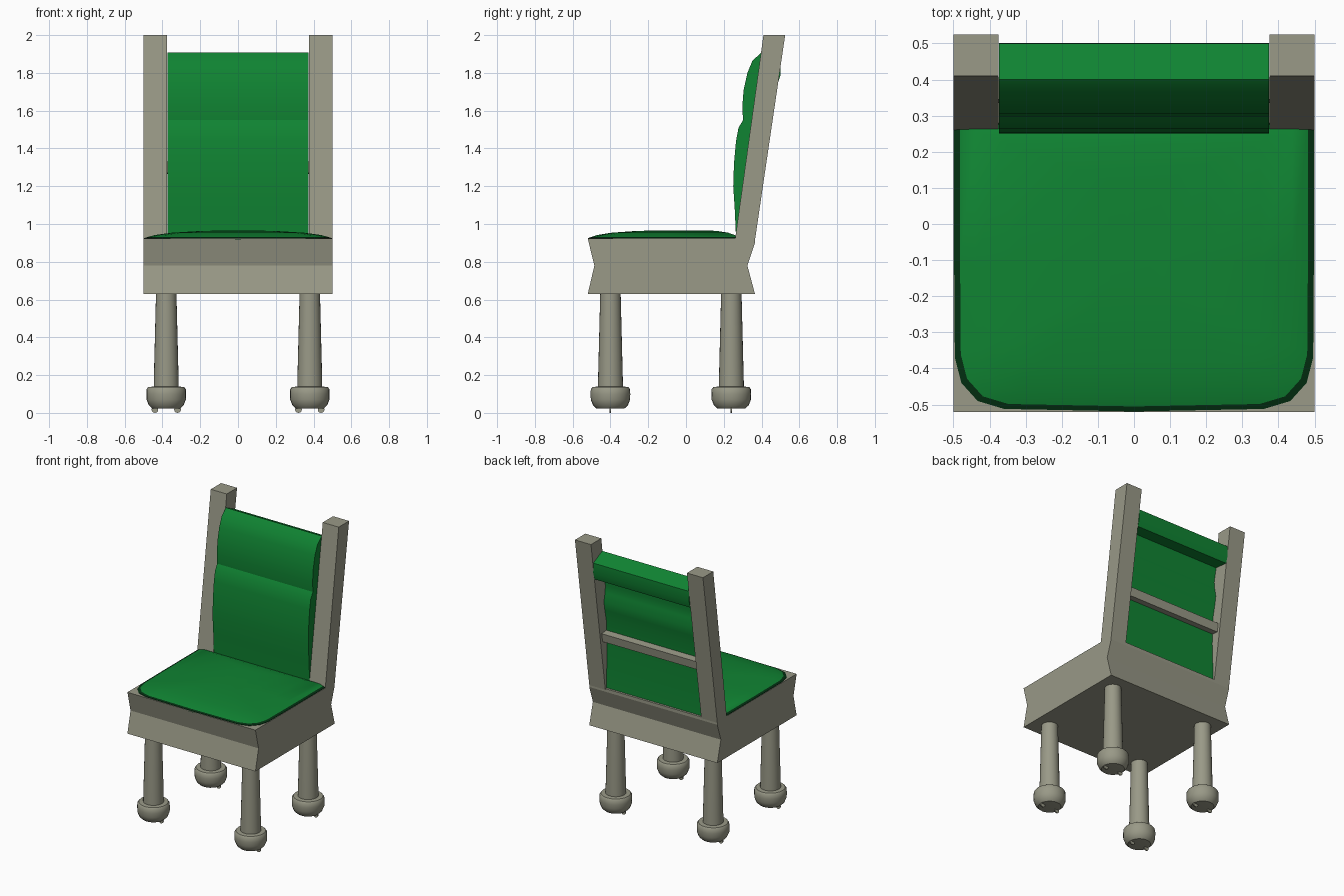
import bpy, bmesh, math
from mathutils import Matrix

if "Cube" in bpy.data.objects:
    bpy.data.objects.remove(bpy.data.objects["Cube"])


def material(name, rgb):
    m = bpy.data.materials.new(name)
    m.diffuse_color = (*rgb, 1)
    m.use_nodes = True
    m.node_tree.nodes["Principled BSDF"].inputs["Base Color"].default_value = m.diffuse_color
    return m


WOOD = material("painted_wood", (0.319, 0.319, 0.243))
GREEN = material("green_fabric", (0.005, 0.228, 0.032))
DARK = material("dark_green_piping", (0.001, 0.03, 0.006))


def finish(name, bm, mats, smooth=None):
    bmesh.ops.recalc_face_normals(bm, faces=bm.faces)
    me = bpy.data.meshes.new(name)
    bm.to_mesh(me)
    bm.free()
    ob = bpy.data.objects.new(name, me)
    bpy.context.collection.objects.link(ob)
    for m in mats:
        me.materials.append(m)
    if smooth:
        bpy.ops.object.select_all(action='DESELECT')
        bpy.context.view_layer.objects.active = ob
        ob.select_set(True)
        bpy.ops.object.shade_smooth_by_angle(angle=math.radians(smooth))
    return ob


def extrude_x(name, profile, x0, x1, mat, smooth=None):
    """Extrude a closed (y, z) profile along x."""
    bm = bmesh.new()
    a, b = [[bm.verts.new((x, y, z)) for y, z in profile] for x in (x0, x1)]
    n = len(profile)
    for i in range(n):
        j = (i + 1) % n
        bm.faces.new((a[i], a[j], b[j], b[i]))
    bm.faces.new(a)
    bm.faces.new(b)
    return finish(name, bm, [mat], smooth)


def lathe(name, profile, x, y, mat, sides=24):
    bm = bmesh.new()
    rings = [[bm.verts.new((x + r * math.cos(2 * math.pi * k / sides),
                            y + r * math.sin(2 * math.pi * k / sides), z))
              for k in range(sides)] for r, z in profile]
    for a, b in zip(rings, rings[1:]):
        for k in range(sides):
            m = (k + 1) % sides
            bm.faces.new((a[k], a[m], b[m], b[k]))
    bm.faces.new(rings[0])
    bm.faces.new(rings[-1])
    return finish(name, bm, [mat], 35)


# Seat frame with waisted front and back
extrude_x("seat_frame", [(-0.52, 0.63), (0.365, 0.63), (0.325, 0.78), (0.365, 0.9),
                         (0.365, 0.922), (-0.52, 0.922), (-0.485, 0.78)], -0.5, 0.5, WOOD)

# Leaning back posts
for side, x0 in (("left", -0.5), ("right", 0.375)):
    extrude_x(side + "_back_post", [(0.26, 0.92), (0.363, 0.9), (0.525, 2), (0.41, 2)],
              x0, x0 + 0.125, WOOD)

# Rail across the back
extrude_x("back_rail", [(0.335, 1.27), (0.395, 1.265), (0.405, 1.325), (0.345, 1.33)],
          -0.375, 0.375, WOOD)

# Padded back: two swells in front, wavy rear face, rolled top lip
front = [(0.265, 0.925), (0.258, 1.08), (0.25, 1.2), (0.254, 1.32), (0.265, 1.44), (0.278, 1.51),
         (0.302, 1.55), (0.298, 1.62), (0.305, 1.71), (0.325, 1.8), (0.352, 1.865), (0.4, 1.908)]
lip = [(0.5, 1.86), (0.501, 1.79), (0.485, 1.74)]
rear = [(0.385, 1.75), (0.365, 1.65), (0.37, 1.6), (0.382, 1.54), (0.372, 1.48), (0.355, 1.4),
        (0.345, 1.2), (0.355, 0.925)]
extrude_x("back_cushion", front + lip + rear, -0.374, 0.374, GREEN, 30)

# Seat cushion: rounded front corners, dark piped rim, shallow dome
outline = [(0.498, 0.28), (0.498, -0.1), (0.496, -0.37), (0.478, -0.44), (0.433, -0.49),
           (0.36, -0.512), (0, -0.519)]
outline += [(-x, y) for x, y in outline[-2::-1]]
bm = bmesh.new()
rings = [[bm.verts.new((x * s, -0.1 + (y + 0.1) * (s if y < 0 else (1 + s) / 2), z))
          for x, y in outline]
         for s, z in ((1, 0.915), (1, 0.925), (0.967, 0.93), (0.88, 0.942), (0.7, 0.954), (0.4, 0.963),
                      (0.15, 0.966))]
n = len(outline)
for r, (a, b) in enumerate(zip(rings, rings[1:])):
    for i in range(n):
        j = (i + 1) % n
        bm.faces.new((a[i], a[j], b[j], b[i])).material_index = int(r < 2)
bm.faces.new(rings[-1])
finish("seat_cushion", bm, [GREEN, DARK], 30)

# Turned legs with bulb feet and small glide discs
for fb, y in (("front", -0.4), ("rear", 0.24)):
    for lr, x in (("left", -0.38), ("right", 0.38)):
        name = f"{fb}_{lr}"
        lathe(name + "_leg", [(0.066, 0.13), (0.066, 0.16), (0.054, 0.635)], x, y, WOOD)
        lathe(name + "_foot", [(0.055, 0.022), (0.075, 0.024), (0.092, 0.04), (0.104, 0.07), (0.105, 0.1),
                               (0.104, 0.125), (0.095, 0.137), (0.06, 0.14)], x, y, WOOD)
        bm = bmesh.new()
        for dx in (-0.06, 0.06):
            bmesh.ops.create_cone(bm, cap_ends=True, segments=12, radius1=0.018, radius2=0.018, depth=0.008,
                                  matrix=Matrix.Translation((x + dx, y, 0.018))
                                  @ Matrix.Rotation(math.pi / 2, 4, 'X'))
        finish(name + "_glides", bm, [WOOD])
